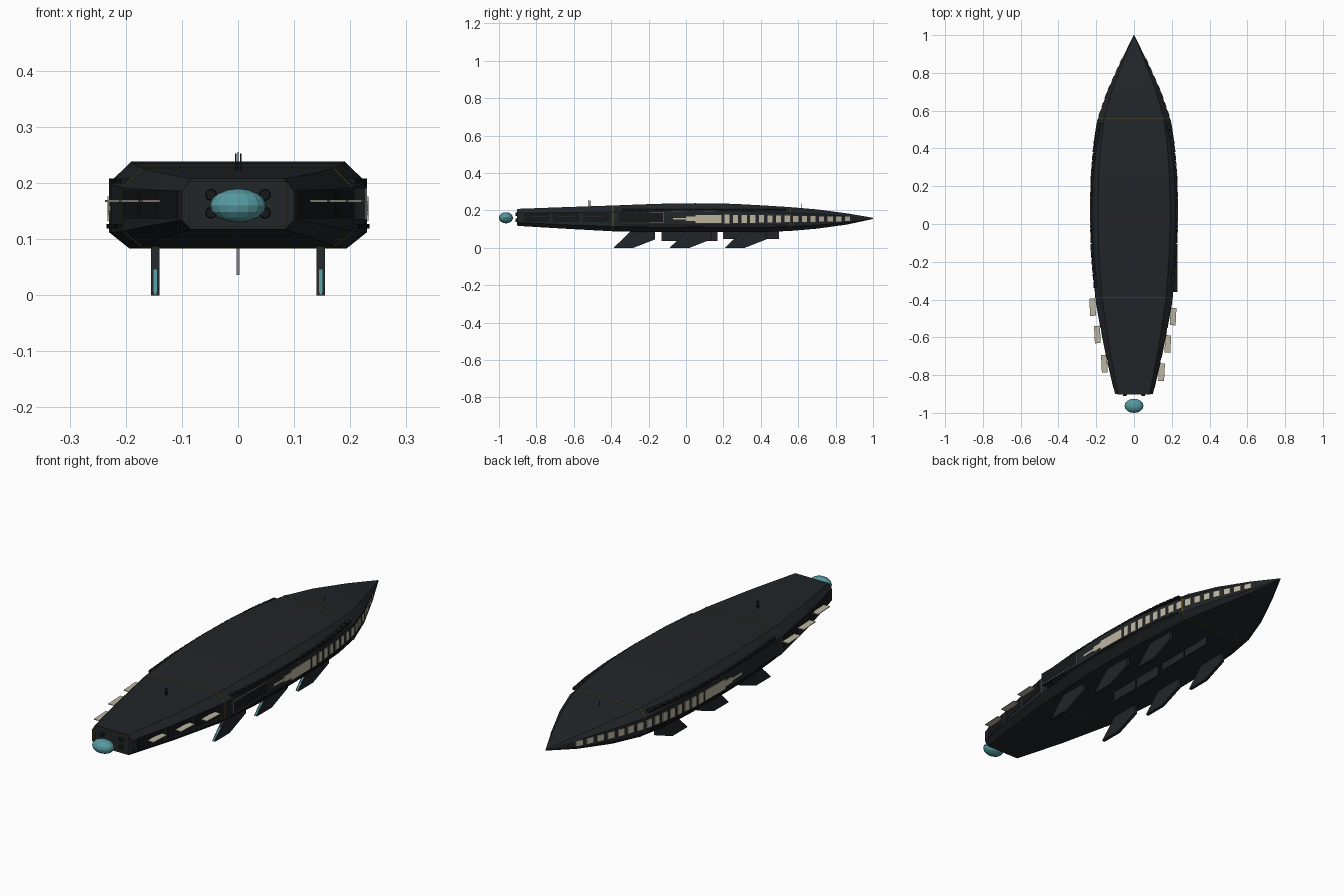
import bpy, bmesh, math
from mathutils import Matrix, Vector

if "Cube" in bpy.data.objects:
    bpy.data.objects.remove(bpy.data.objects["Cube"])


def material(name, rgb):
    m = bpy.data.materials.new(name)
    m.diffuse_color = (*rgb, 1)
    m.use_nodes = True
    m.node_tree.nodes["Principled BSDF"].inputs["Base Color"].default_value = m.diffuse_color
    return m


DARK = material("dark_plating", (0.016, 0.019, 0.022))
BLACK = material("black_trim", (0.008, 0.009, 0.011))
CREAM = material("cream_window", (0.50, 0.46, 0.35))
GOLD = material("gold_line", (0.12, 0.09, 0.02))
TEAL = material("teal_glow", (0.09, 0.32, 0.35))
GREY = material("grey_frame", (0.22, 0.22, 0.22))

# hull stations: y, half width, top z, bottom z
STATIONS = [(-0.90, 0.100, 0.208, 0.117), (-0.65, 0.158, 0.217, 0.102),
            (-0.39, 0.205, 0.226, 0.088), (-0.15, 0.225, 0.235, 0.083),
            (0.05, 0.230, 0.238, 0.083), (0.25, 0.226, 0.235, 0.083),
            (0.42, 0.212, 0.226, 0.084), (0.56, 0.190, 0.217, 0.090),
            (0.70, 0.142, 0.205, 0.102), (0.86, 0.070, 0.184, 0.124),
            (1.00, 0.002, 0.160, 0.154)]


def hull_at(y):
    for a, b in zip(STATIONS, STATIONS[1:]):
        if y <= b[0]:
            t = (y - a[0]) / (b[0] - a[0])
            return [a[i] + t * (b[i] - a[i]) for i in (1, 2, 3)]
    return STATIONS[-1][1:]


def section(y, grow=0.0):
    w, top, bot = hull_at(y)
    w, top, bot = w + grow, top + grow, bot - grow
    c = (top + bot) / 2
    h = top - c
    half = [(0.83 * w, top), (w, c + 0.5 * h), (w, c - 0.62 * h), (0.84 * w, bot)]
    return [(x, y, z) for x, z in half] + [(-x, y, z) for x, z in reversed(half)]


def finish(bm, name, mat):
    bmesh.ops.recalc_face_normals(bm, faces=bm.faces)
    me = bpy.data.meshes.new(name)
    bm.to_mesh(me)
    bm.free()
    ob = bpy.data.objects.new(name, me)
    bpy.context.collection.objects.link(ob)
    me.materials.append(mat)
    return ob


def loft(name, rings, mat):
    bm = bmesh.new()
    vs = [[bm.verts.new(p) for p in r] for r in rings]
    n = len(vs[0])
    for a, b in zip(vs, vs[1:]):
        for i in range(n):
            j = (i + 1) % n
            bm.faces.new((a[i], a[j], b[j], b[i]))
    bm.faces.new(vs[0])
    bm.faces.new(vs[-1])
    return finish(bm, name, mat)


def side_panels(name, spans, out, mat, sides=(1, -1), depth=0.012):
    """Thin blocks that follow the hull side; spans are y0, y1, z0, z1."""
    bm = bmesh.new()
    for y0, y1, z0, z1 in spans:
        for s in sides:
            ends = []
            for y in (y0, y1):
                w = hull_at(y)[0]
                ends.append([bm.verts.new((s * x, y, z)) for x, z in
                             ((w - depth, z0), (w + out, z0), (w + out, z1), (w - depth, z1))])
            a, b = ends
            for i in range(4):
                j = (i + 1) % 4
                bm.faces.new((a[i], a[j], b[j], b[i]))
            bm.faces.new(a)
            bm.faces.new(b)
    return finish(bm, name, mat)


def boxes(name, items, mat):
    """items are centre, size and turn about z"""
    bm = bmesh.new()
    for c, s, turn in items:
        m = Matrix.Translation(c) @ Matrix.Rotation(turn, 4, 'Z') @ Matrix.Diagonal((*s, 1))
        bmesh.ops.create_cube(bm, size=1, matrix=m)
    return finish(bm, name, mat)


# main hull
loft("hull", [section(s[0]) for s in STATIONS], DARK)

# gold seam bands around the hull
for label, y in (("aft", -0.39), ("bow", 0.56)):
    loft(label + "_seam_band", [section(y - 0.002, 0.0012), section(y + 0.002, 0.0012)], GOLD)

# row of windows, shrinking towards the bow, and the long observation window
spans = []
for i in range(15):
    y = 0.205 + i * 0.046
    h = 0.023 - 0.0008 * i
    spans.append((y, y + 0.028, 0.154 - h, 0.154 + h))
side_panels("windows", spans, 0.003, CREAM)
side_panels("observation_window", [(0.05, 0.19, 0.132, 0.176), (0.0, 0.05, 0.143, 0.168),
                                   (-0.07, 0.0, 0.150, 0.160)], 0.003, CREAM)

# segmented rails above and below the windows
ys = [-0.34 + 0.04 * i for i in range(22)]
side_panels("upper_rail", [(y, y + 0.034, 0.199, 0.208) for y in ys], 0.0, BLACK, depth=0.03)
side_panels("lower_rail", [(y, y + 0.034, 0.119, 0.127) for y in ys], 0.004, BLACK)
side_panels("gold_trim", [(-0.1, 0.15, 0.192, 0.1935)], 0.0015, GOLD)

# aft hull side plates
side_panels("aft_plates", [(y, y + 0.14, 0.137, 0.187) for y in (-0.87, -0.71, -0.55)], 0.002, BLACK)

# cargo bay on the right side, with its frame
boxes("cargo_bay", [((0.2125, -0.24, 0.163), (0.031, 0.24, 0.056), 0)], BLACK)
frame = [((0.2285, -0.24, z), (0.002, 0.24, 0.003), 0) for z in (0.136, 0.190)]
frame += [((0.2285, y, 0.163), (0.002, 0.003, 0.056), 0) for y in (-0.359, -0.121)]
boxes("cargo_bay_frame", frame, GREY)

# thin radiator plates beside the stern
boxes("radiator_plates",
      [((x, y, 0.168), (0.031, 0.092, 0.003), math.copysign(0.05, -x)) for x, y in
       ((-0.219, -0.44), (-0.194, -0.585), (-0.157, -0.74),
        (0.207, -0.49), (0.179, -0.635), (0.146, -0.785))], CREAM)

# swept landing fins with teal trailing edges
profile = [(-0.385, 0), (-0.28, 0), (-0.165, 0.045), (-0.165, 0.095), (-0.29, 0.095)]
edge = [(-0.387, 0.001), (-0.383, 0.001), (-0.288, 0.09), (-0.292, 0.09)]
for row, dy in (("aft", 0), ("middle", 0.30), ("forward", 0.595)):
    for side, x in (("left", -0.1475), ("right", 0.1475)):
        loft(f"{row}_{side}_fin", [[(x + t, y + dy, z) for y, z in profile] for t in (-0.0075, 0.0075)], DARK)
        loft(f"{row}_{side}_fin_edge", [[(x + t, y + dy, z) for y, z in edge] for t in (-0.003, 0.003)], TEAL)

# keel blades on the centre line
boxes("keel_blades", [((0, y, (z + 0.1) / 2), (0.004, 0.142, 0.1 - z), 0) for y, z in
                      ((-0.058, 0.036), (0.097, 0.036), (0.272, 0.048), (0.427, 0.048))], DARK)
boxes("keel_blade_edges", [((0, y, (z + 0.09) / 2), (0.005, 0.003, 0.09 - z), 0) for y, z in
                           ((-0.13, 0.036), (0.025, 0.036), (0.2, 0.048), (0.355, 0.048))], GREY)

# stern plate frame
boxes("stern_frame",
      [((0, -0.901, z), (0.174, 0.004, 0.0015), 0) for z in (0.123, 0.203)] +
      [((x, -0.901, 0.163), (0.0015, 0.004, 0.08), 0) for x in (-0.087, 0.087)], GOLD)

# four engine nozzles
bm = bmesh.new()
for x in (-0.048, 0.048):
    for z in (0.147, 0.179):
        bmesh.ops.create_cone(bm, cap_ends=True, segments=12, radius1=0.011, radius2=0.009, depth=0.016,
                              matrix=Matrix.Translation((x, -0.903, z)) @ Matrix.Rotation(math.pi / 2, 4, 'X'))
finish(bm, "engine_nozzles", BLACK)

# engine glow
bm = bmesh.new()
bmesh.ops.create_uvsphere(bm, u_segments=16, v_segments=8, radius=1,
                          matrix=Matrix.Translation((0, -0.9625, 0.16)) @ Matrix.Diagonal((0.05, 0.0375, 0.03, 1)))
finish(bm, "engine_glow", TEAL)

# antennas on the deck
boxes("antennas", [((0, -0.52, 0.235), (0.0025, 0.0025, 0.04), 0),
                   ((-0.004, -0.51, 0.235), (0.002, 0.002, 0.036), 0),
                   ((0.005, -0.515, 0.235), (0.002, 0.002, 0.036), 0),
                   ((0, 0.62, 0.222), (0.0025, 0.0025, 0.03), 0)], BLACK)
